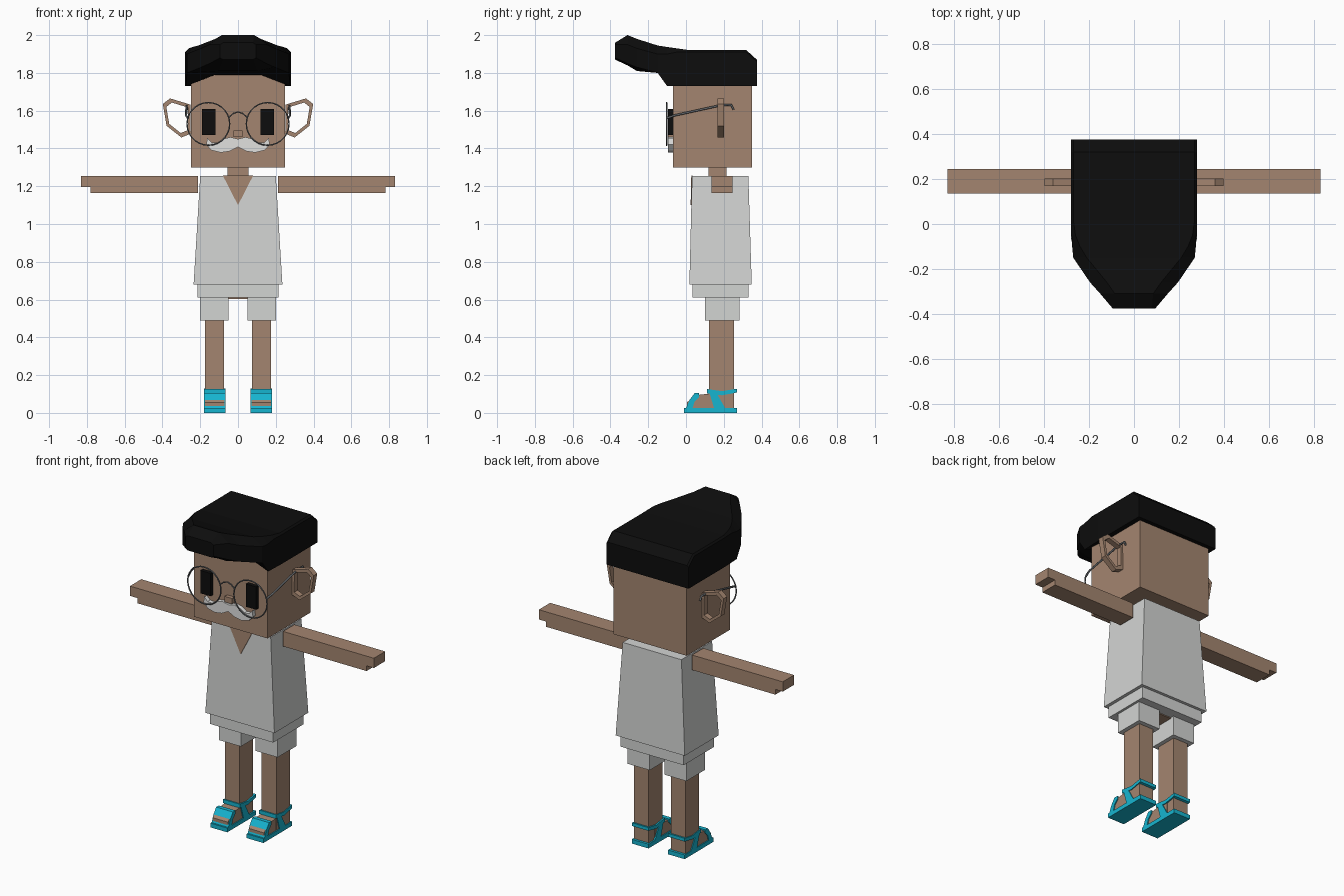
import bpy, bmesh, math
from mathutils import Vector

cube = bpy.data.objects.get("Cube")
if cube:
    bpy.data.objects.remove(cube, do_unlink=True)


def material(name, r, g, b):
    m = bpy.data.materials.new(name)
    m.use_nodes = True
    m.diffuse_color = (r, g, b, 1)
    m.node_tree.nodes["Principled BSDF"].inputs["Base Color"].default_value = (r, g, b, 1)
    return m


SKIN = material("warm skin", .37, .235, .16)
CLOTH = material("pale grey cloth", .65, .66, .65)
BLACK = material("black", .004, .004, .004)
WHITE = material("white whiskers", .75, .75, .74)
TEAL = material("bright teal", .008, .46, .63)
WIRE = material("grey metal", .12, .13, .14)


def finish(bm, name, mat):
    bmesh.ops.recalc_face_normals(bm, faces=bm.faces)
    me = bpy.data.meshes.new(name)
    bm.to_mesh(me)
    bm.free()
    me.materials.append(mat)
    ob = bpy.data.objects.new(name, me)
    bpy.context.collection.objects.link(ob)
    return ob


def loft(name, rings, mat, closed=False):
    """Skin matching rings of points; cap the ends unless the rings close up."""
    bm = bmesh.new()
    vs = [[bm.verts.new(p) for p in ring] for ring in rings]
    n = len(vs[0])
    for a, b in zip(vs, vs[1:] + (vs[:1] if closed else [])):
        for i in range(n):
            j = (i + 1) % n
            bm.faces.new((a[i], a[j], b[j], b[i]))
    if not closed:
        bm.faces.new(vs[0])
        bm.faces.new(vs[-1])
    return finish(bm, name, mat)


def box(name, x, y, z, mat, top_x=None, top_y=None):
    """Box from ranges; the top may have its own x and y ranges."""
    def ring(x, y, h):
        return [(x[0], y[0], h), (x[1], y[0], h), (x[1], y[1], h), (x[0], y[1], h)]
    return loft(name, [ring(x, y, z[0]), ring(top_x or x, top_y or y, z[1])], mat)


def side_profile(name, pts, x, mat):
    return loft(name, [[(h, y, z) for y, z in pts] for h in x], mat)


def front_profile(name, pts, y, mat):
    return loft(name, [[(x, h, z) for x, z in pts] for h in y], mat)


def wire(name, pts, radius, cyclic=False):
    cu = bpy.data.curves.new(name, "CURVE")
    cu.dimensions = "3D"
    cu.bevel_depth = radius
    cu.bevel_resolution = 1
    sp = cu.splines.new("POLY")
    sp.points.add(len(pts) - 1)
    for p, co in zip(sp.points, pts):
        p.co = (*co, 1)
    sp.use_cyclic_u = cyclic
    cu.materials.append(WIRE)
    ob = bpy.data.objects.new(name, cu)
    bpy.context.collection.objects.link(ob)


def span(s, a, b):
    return tuple(sorted((s * a, s * b)))


# Head, neck and nose
box("head", (-.25, .25), (-.07, .35), (1.3, 1.8), SKIN)
box("neck", (-.055, .055), (.12, .215), (1.22, 1.31), SKIN)
box("nose", (-.025, .025), (-.095, -.06), (1.46, 1.495), SKIN)

# Swept hair: y, low half width, low z, half width, side bottom, side top, crown half width, crown z
sections = [
    (.375, .26, 1.73, .28, 1.73, 1.86, .27, 1.87),
    (.32, .26, 1.73, .28, 1.73, 1.91, .27, 1.92),
    (.02, .26, 1.73, .28, 1.73, 1.91, .27, 1.92),
    (-.05, .12, 1.79, .277, 1.73, 1.91, .26, 1.93),
    (-.1, .12, 1.79, .275, 1.73, 1.90, .24, 1.937),
    (-.15, .12, 1.80, .27, 1.80, 1.90, .21, 1.945),
    (-.26, .10, 1.81, .195, 1.83, 1.93, .12, 1.98),
    (-.31, .09, 1.84, .15, 1.85, 1.95, .085, 2.0),
    (-.375, .08, 1.87, .095, 1.88, 1.95, .08, 1.96),
]
rings = []
for y, lw, lz, w, s0, s1, cw, cz in sections:
    half = [(lw, lz), (w, s0), (w, s1), (cw, cz)]
    rings.append([(x, y, z) for x, z in half] + [(-x, y, z) for x, z in reversed(half)])
loft("hair", rings, BLACK)

# Moustache
half = [(0, 1.408), (.045, 1.385), (.09, 1.378), (.14, 1.39), (.168, 1.42), (.163, 1.455),
        (.14, 1.432), (.11, 1.43), (.08, 1.45), (.04, 1.46), (0, 1.45)]
front_profile("moustache", half + [(-x, z) for x, z in half[-2:0:-1]], (-.095, -.065), WHITE)

# Shirt, neckline and shorts
box("shirt", (-.235, .235), (.018, .348), (.68, 1.255), CLOTH, (-.2, .2), (.032, .33))
loft("neckline", [[(-.08, .032 + d, 1.256), (.08, .032 + d, 1.256), (0, .0285 + d, 1.1)]
                  for d in (-.004, .003)], SKIN)
box("shorts_waist", (-.215, .215), (.035, .33), (.61, .69), CLOTH)
box("shorts_gusset", (-.05, .05), (.12, .26), (.604, .612), SKIN)

for s, side in ((1, "left"), (-1, "right")):
    # Eyes and glasses
    box(side + "_eye", span(s, .12, .19), (-.095, -.065), (1.47, 1.61), BLACK)
    rim = []
    for i in range(28):
        a = math.tau * i / 28
        rim.append((s * .157 + .113 * math.cos(a), -.103, 1.53 + .113 * math.sin(a)))
    wire(side + "_rim", rim, .004, True)
    wire(side + "_temple", [(s * .265, -.103, 1.56), (s * .275, -.06, 1.575), (s * .272, .19, 1.63),
                            (s * .272, .24, 1.63), (s * .272, .252, 1.605)], .006)

    # Open ear loop
    outline = [(.252, 1.632), (.36, 1.665), (.398, 1.635), (.378, 1.52), (.3, 1.458), (.25, 1.478)]
    centre = Vector((.315, 1.565))
    loop = []
    for p in outline:
        q = centre + (Vector(p) - centre) * .78
        loop.append([(s * c[0], y, c[1]) for c, y in ((p, .168), (p, .202), (q, .202), (q, .168))])
    loft(side + "_ear", loop, SKIN, closed=True)

    # Arm with a stepped hand
    side_y = (.135, .245)
    box(side + "_arm", span(s, .212, .78), side_y, (1.163, 1.25), SKIN)
    box(side + "_hand", span(s, .212, .83), side_y, (1.195, 1.255), SKIN)

    # Leg and foot
    box(side + "_shorts_leg", span(s, .05, .2), (.1, .282), (.49, .615), CLOTH)
    box(side + "_leg", span(s, .075, .175), (.122, .255), (.02, .5), SKIN)
    side_profile(side + "_foot", [(.005, .02), (.005, .055), (.045, .093), (.125, .102), (.2, .102), (.2, .02)],
                 span(s, .072, .174), SKIN)

    # Sandal
    wide = span(s, .066, .18)
    box(side + "_sole", wide, (-.01, .27), (0, .026), TEAL)
    side_profile(side + "_toe_strap", [(.0, .025), (.035, .025), (.045, .06), (.07, .085), (.07, .104),
                                       (.045, .104), (.02, .07)], wide, TEAL)
    side_profile(side + "_arch_strap", [(.15, .02), (.21, .02), (.165, .1), (.125, .104)], wide, TEAL)
    side_profile(side + "_ankle_strap", [(.112, .103), (.19, .093), (.27, .108), (.27, .128), (.19, .115),
                                         (.112, .126)], wide, TEAL)

# Bridge of the glasses
wire("bridge", [(x, -.103, 1.593 - 12 * x * x) for x in (-.048, -.025, 0, .025, .048)], .004)
